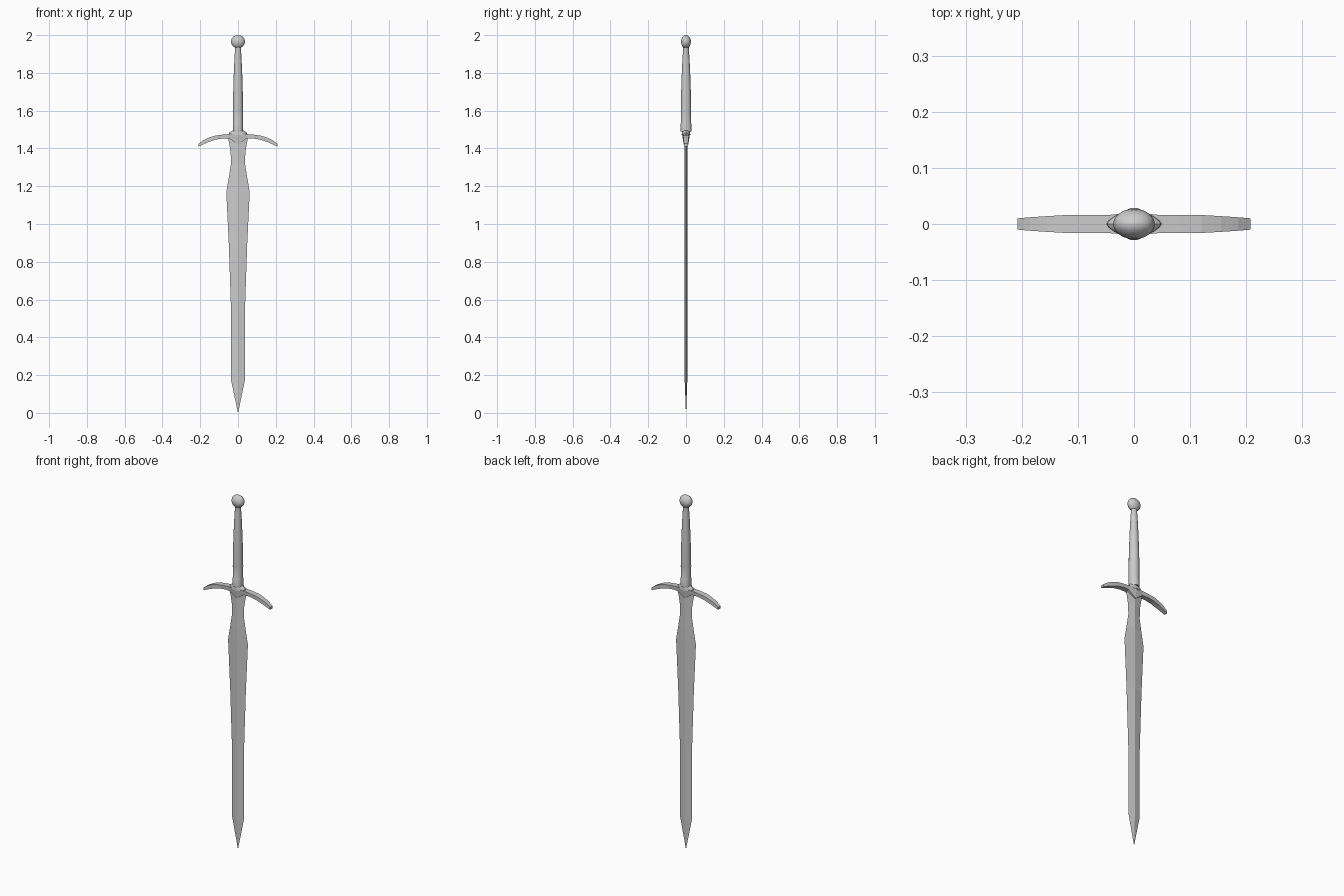
import bpy, bmesh, math

if "Cube" in bpy.data.objects:
    bpy.data.objects.remove(bpy.data.objects["Cube"])


def loft(name, rings, smooth=None):
    """Skin a list of equal-length point rings and cap both ends."""
    bm = bmesh.new()
    rows = [[bm.verts.new(p) for p in ring] for ring in rings]
    for a, b in zip(rows, rows[1:]):
        n = len(a)
        for i in range(n):
            bm.faces.new((a[i], a[(i + 1) % n], b[(i + 1) % n], b[i]))
    bm.faces.new(rows[0])
    bm.faces.new(rows[-1])
    bmesh.ops.remove_doubles(bm, verts=bm.verts, dist=0.00005)
    bmesh.ops.recalc_face_normals(bm, faces=bm.faces)
    me = bpy.data.meshes.new(name)
    bm.to_mesh(me)
    bm.free()
    ob = bpy.data.objects.new(name, me)
    bpy.context.collection.objects.link(ob)
    if smooth:
        bpy.ops.object.select_all(action='DESELECT')
        ob.select_set(True)
        bpy.context.view_layer.objects.active = ob
        bpy.ops.object.shade_smooth_by_angle(angle=math.radians(smooth))
    return ob


def oval(rx, ry, z, n=24):
    return [(rx * math.cos(2 * math.pi * i / n), ry * math.sin(2 * math.pi * i / n), z)
            for i in range(n)]


def diamond(rx, ry, z):
    return [(rx, 0, z), (0, ry, z), (-rx, 0, z), (0, -ry, z)]


# Blade: diamond section with a central ridge (half width, half thickness, z)
blade = [(0.0005, 0.0005, 0), (0.036, 0.007, 0.17), (0.037, 0.008, 0.55),
         (0.049, 0.008, 0.90), (0.062, 0.008, 1.17), (0.048, 0.008, 1.25),
         (0.037, 0.008, 1.32), (0.039, 0.008, 1.38), (0.052, 0.008, 1.455)]
loft("blade", [diamond(*s) for s in blade])

# Crossguard: curved bar, pointed at the centre (x, z top, z bottom, y top, y bottom)
half = [(0.208, 1.425, 1.411, 0.010, 0.010), (0.185, 1.442, 1.421, 0.012, 0.012),
        (0.155, 1.457, 1.434, 0.014, 0.014), (0.120, 1.468, 1.446, 0.016, 0.015),
        (0.080, 1.473, 1.453, 0.016, 0.015), (0.045, 1.476, 1.452, 0.016, 0.014)]
stations = [(-x, *r) for x, *r in half] + [(0, 1.476, 1.420, 0.021, 0.012)] + half[::-1]
loft("crossguard", [[(x, -yt, zt), (x, yt, zt), (x, yb, zb), (x, -yb, zb)]
                    for x, zt, zb, yt, yb in stations])

# Pointed collar plate between guard and grip
def lens(rx, ry, z):
    side = [(rx * math.cos(t * math.pi / 8), ry * math.sin(t * math.pi / 8) ** 1.4)
            for t in range(8)]
    return [(x, y, z) for x, y in side] + [(-x, -y, z) for x, y in side]


loft("collar", [lens(0.050, 0.023, 1.470), lens(0.048, 0.022, 1.482),
                lens(0.030, 0.021, 1.495)], 30)

# Grip, slightly swollen and tapering to the neck
grip = [(0.027, 0.029, 1.490), (0.027, 0.029, 1.530), (0.0265, 0.027, 1.535),
        (0.027, 0.027, 1.60), (0.026, 0.0265, 1.67), (0.023, 0.023, 1.78),
        (0.019, 0.019, 1.87), (0.016, 0.015, 1.925), (0.017, 0.015, 1.945)]
loft("grip", [oval(*s) for s in grip], 40)

# Pommel: flattened ball
pommel = [(0.014, 0.011, 1.932), (0.026, 0.019, 1.940), (0.034, 0.024, 1.952),
          (0.037, 0.027, 1.965), (0.034, 0.024, 1.980), (0.026, 0.017, 1.991),
          (0.014, 0.009, 1.998), (0.002, 0.002, 2.0)]
loft("pommel", [oval(*s) for s in pommel], 50)
